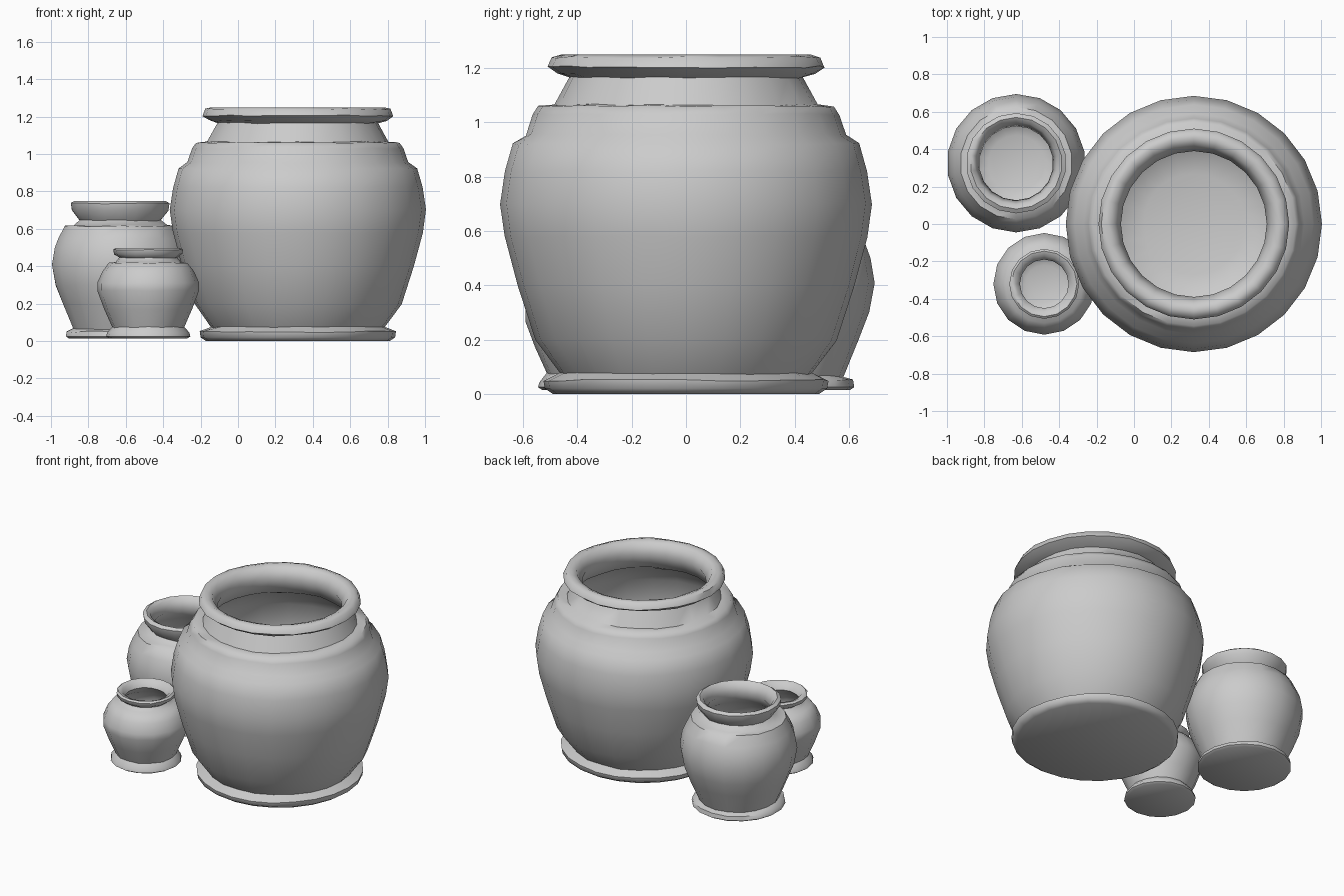
import bpy, bmesh, math, random

random.seed(4)


def lathe(name, center, sides, outer, inner, wobble):
    """Spin a closed (radius, z) profile: outside from base to lip, then down the inside."""
    bm = bmesh.new()
    rings = []
    for r, z in outer + inner:
        ring = []
        for i in range(sides):
            a = 2 * math.pi * i / sides + math.pi / 2
            dz = random.uniform(-wobble, wobble) if 0.03 < z < outer[-1][1] - 0.002 else 0
            ring.append(bm.verts.new((r * math.cos(a), r * math.sin(a), z + dz)))
        rings.append(ring)
    for lo, hi in zip(rings, rings[1:]):
        for i in range(sides):
            j = (i + 1) % sides
            bm.faces.new((lo[i], lo[j], hi[j], hi[i]))
    # underside and inner floor
    bm.faces.new(list(reversed(rings[0])))
    bm.faces.new(rings[-1])
    bmesh.ops.recalc_face_normals(bm, faces=bm.faces)
    mesh = bpy.data.meshes.new(name)
    bm.to_mesh(mesh)
    bm.free()
    obj = bpy.data.objects.new(name, mesh)
    obj.location = (center[0], center[1], 0)
    bpy.context.collection.objects.link(obj)
    bpy.ops.object.select_all(action='DESELECT')
    obj.select_set(True)
    bpy.context.view_layer.objects.active = obj
    bpy.ops.object.shade_smooth_by_angle(angle=math.radians(55))
    return obj


# Large pot: flared foot, bulging body, stepped shoulder, neck and rolled lip
lathe("large_pot", (0.32, 0), 24,
      [(0.49, 0.0), (0.52, 0.02), (0.525, 0.05), (0.465, 0.075), (0.555, 0.2),
       (0.62, 0.4), (0.668, 0.58), (0.685, 0.7), (0.667, 0.82), (0.638, 0.92),
       (0.59, 0.955), (0.565, 1.03), (0.545, 1.06), (0.485, 1.065),
       (0.43, 1.165), (0.475, 1.18), (0.51, 1.205), (0.495, 1.24), (0.46, 1.25)],
      [(0.425, 1.235), (0.39, 1.17), (0.44, 1.06), (0.55, 1.0), (0.61, 0.9),
       (0.66, 0.7), (0.595, 0.4), (0.52, 0.2), (0.42, 0.09), (0.27, 0.05)], 0.004)

# Medium pot behind on the left
lathe("medium_pot", (-0.63, 0.325), 18,
      [(0.28, 0.015), (0.295, 0.025), (0.29, 0.05), (0.255, 0.065), (0.312, 0.2),
       (0.35, 0.3), (0.37, 0.41), (0.355, 0.5), (0.335, 0.55), (0.3, 0.615),
       (0.255, 0.618), (0.22, 0.645), (0.262, 0.7), (0.268, 0.735), (0.245, 0.75)],
      [(0.22, 0.735), (0.198, 0.67), (0.25, 0.595), (0.31, 0.54), (0.35, 0.41),
       (0.29, 0.2), (0.23, 0.09), (0.15, 0.06)], 0.004)

# Small pot at front left
lathe("small_pot", (-0.48, -0.32), 16,
      [(0.21, 0.015), (0.225, 0.025), (0.22, 0.045), (0.193, 0.075), (0.235, 0.17),
       (0.272, 0.27), (0.272, 0.31), (0.245, 0.375), (0.21, 0.418),
       (0.175, 0.422), (0.155, 0.445), (0.182, 0.465), (0.187, 0.488), (0.175, 0.498)],
      [(0.15, 0.49), (0.13, 0.45), (0.175, 0.405), (0.225, 0.365), (0.255, 0.29),
       (0.215, 0.17), (0.17, 0.075), (0.1, 0.05)], 0.003)
